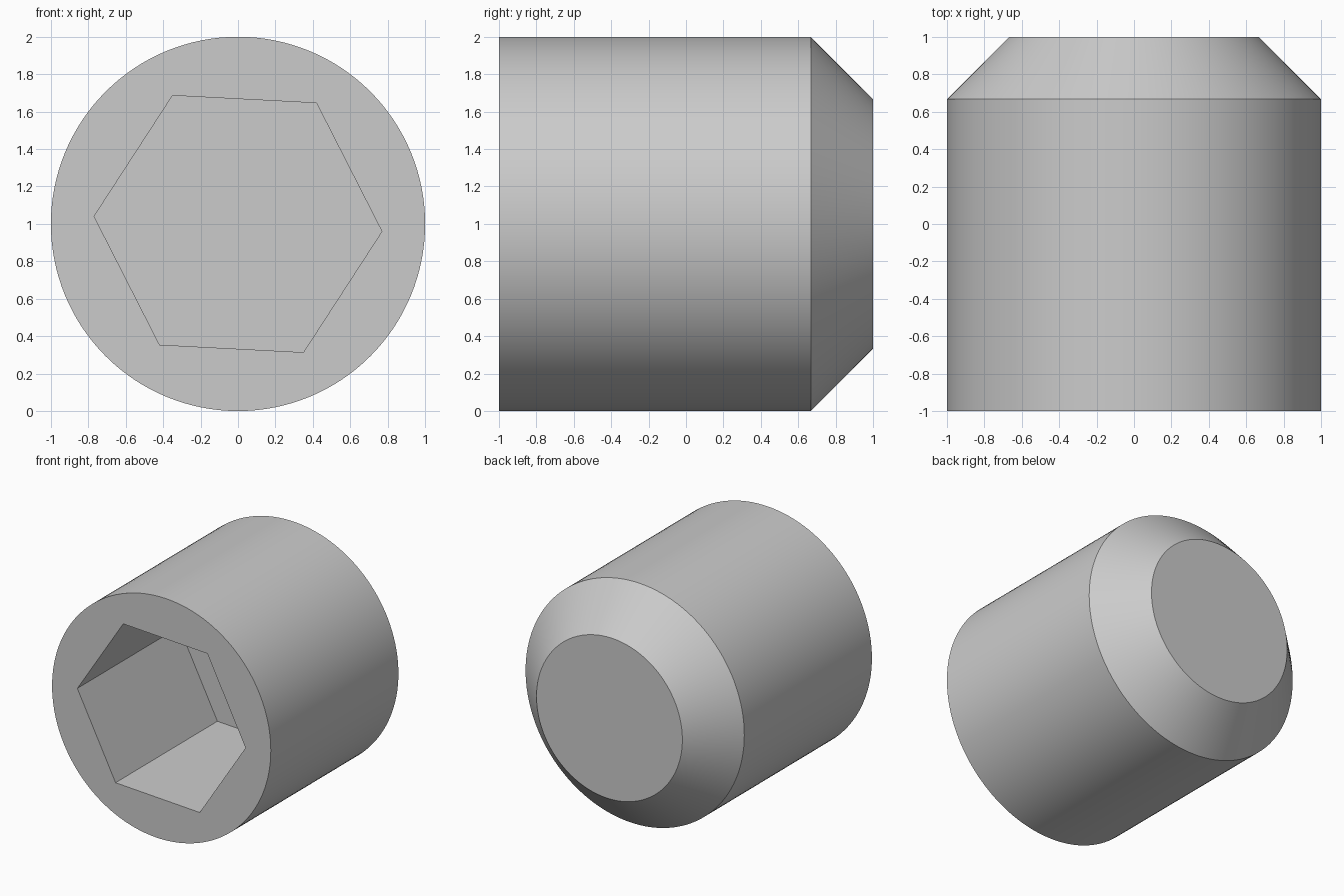
import bpy
import bmesh
import math
from mathutils import Matrix, Vector

default_cube = bpy.data.objects.get("Cube")
if default_cube:
    bpy.data.objects.remove(default_cube, do_unlink=True)

# Plain grey steel
steel = bpy.data.materials.new("grey steel")
steel.use_nodes = True
GREY = (0.6, 0.6, 0.6, 1.0)
steel.diffuse_color = GREY
steel.node_tree.nodes["Principled BSDF"].inputs["Base Color"].default_value = GREY

AXIS_Z = 1.0


def stacked_prism(name, sections, sides, turn=0.0):
    """Capped solid along y from (y, radius) sections."""
    bm = bmesh.new()
    rings = []
    for y, radius in sections:
        ring = []
        for i in range(sides):
            a = turn + math.tau * i / sides
            ring.append(bm.verts.new((radius * math.cos(a), y,
                                      AXIS_Z + radius * math.sin(a))))
        rings.append(ring)
    for near, far in zip(rings, rings[1:]):
        for i in range(sides):
            j = (i + 1) % sides
            bm.faces.new((near[i], near[j], far[j], far[i]))
    bm.faces.new(rings[0])
    bm.faces.new(rings[-1])
    bmesh.ops.recalc_face_normals(bm, faces=bm.faces)
    mesh = bpy.data.meshes.new(name)
    bm.to_mesh(mesh)
    bm.free()
    mesh.materials.append(steel)
    obj = bpy.data.objects.new(name, mesh)
    bpy.context.collection.objects.link(obj)
    return obj


# Cylindrical body with a chamfered flat point at the back
body = stacked_prism("set_screw_body", [(-1, 1), (0.667, 1), (1, 0.667)], 128)

# Hexagonal key socket sunk into the front
cutter = stacked_prism("socket_cutter", [(-1.2, 0.77), (0.33, 0.77)], 6,
                       math.radians(-3))
cutter.hide_render = True

socket = body.modifiers.new("hex_socket", 'BOOLEAN')
socket.operation = 'DIFFERENCE'
socket.solver = 'EXACT'
socket.object = cutter

bpy.ops.object.select_all(action='DESELECT')
body.select_set(True)
bpy.context.view_layer.objects.active = body
bpy.ops.object.modifier_apply(modifier=socket.name)
bpy.data.objects.remove(cutter, do_unlink=True)

# Smooth round walls, crisp rims and socket corners
bpy.ops.object.shade_smooth_by_angle(angle=math.radians(30))
